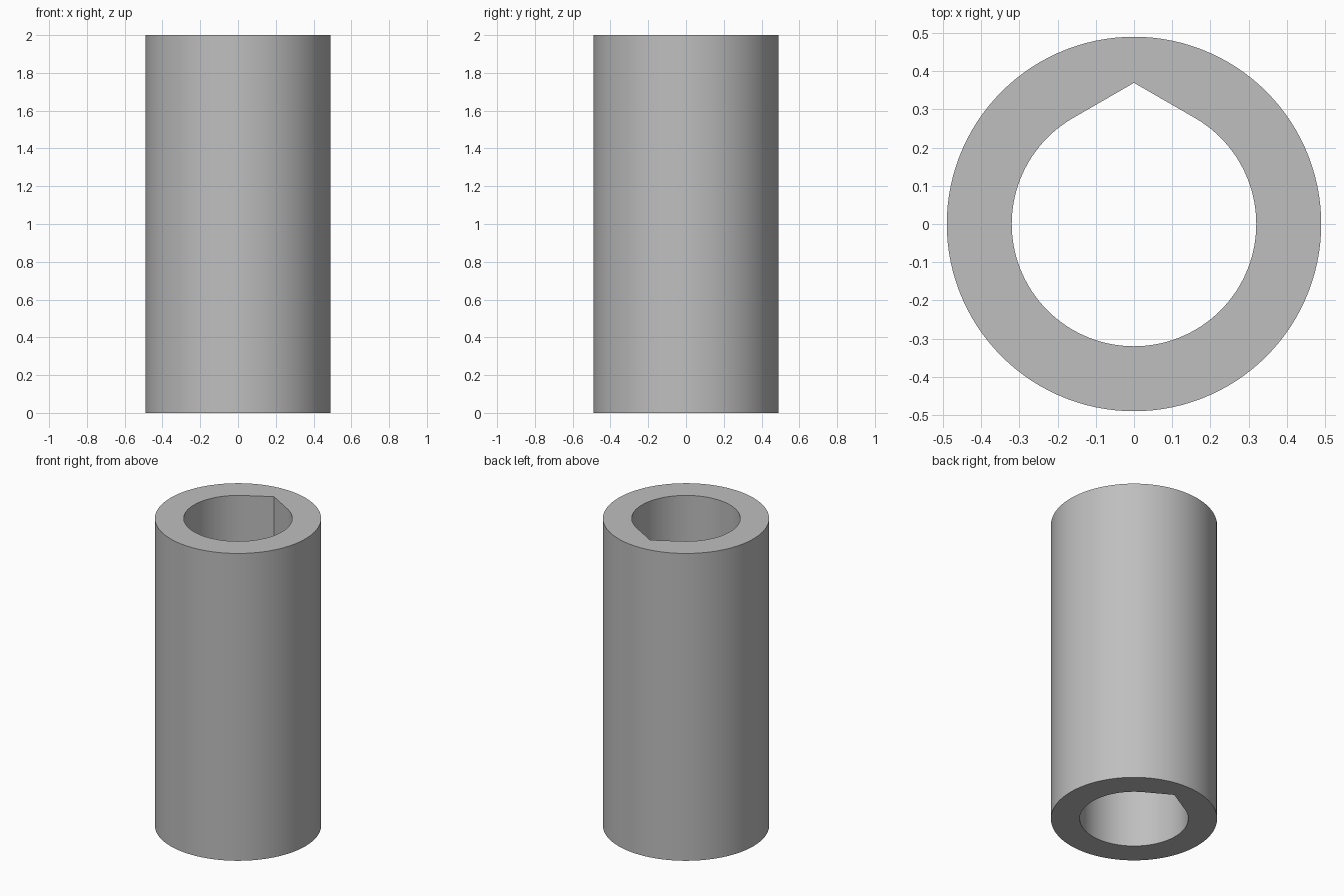
import bpy
import bmesh
import math

cube = bpy.data.objects.get("Cube")
if cube:
    bpy.data.objects.remove(cube, do_unlink=True)

SIDES = 120
OUTER = 0.49
BORE = 0.32
HEIGHT = 2.0
TANGENT = math.radians(30)  # where the flat roof of the bore leaves the circle


def bore_radius(angle):
    """Teardrop bore: round, with two tangent flats meeting in a ridge at +y."""
    if abs(angle) >= TANGENT:
        return BORE
    return BORE / math.cos(TANGENT - abs(angle))


def ring(bm, radius_at, z):
    verts = []
    for i in range(SIDES):
        a = math.tau * (i - SIDES // 2) / SIDES
        r = radius_at(a)
        verts.append(bm.verts.new((-r * math.sin(a), r * math.cos(a), z)))
    return verts


# Plain grey material
grey = bpy.data.materials.new("grey")
grey.use_nodes = True
colour = (0.52, 0.52, 0.52, 1.0)
grey.diffuse_color = colour
grey.node_tree.nodes["Principled BSDF"].inputs["Base Color"].default_value = colour

# Tube: outer wall, top rim, bore and bottom rim joined in one closed band
bm = bmesh.new()
loops = [
    ring(bm, lambda a: OUTER, 0),
    ring(bm, lambda a: OUTER, HEIGHT),
    ring(bm, bore_radius, HEIGHT),
    ring(bm, bore_radius, 0),
]
for k, low in enumerate(loops):
    high = loops[(k + 1) % len(loops)]
    for i in range(SIDES):
        j = (i + 1) % SIDES
        bm.faces.new((low[i], low[j], high[j], high[i]))
bmesh.ops.recalc_face_normals(bm, faces=bm.faces)

mesh = bpy.data.meshes.new("tube")
bm.to_mesh(mesh)
bm.free()
mesh.materials.append(grey)
tube = bpy.data.objects.new("tube", mesh)
bpy.context.collection.objects.link(tube)

# Smooth walls with crisp rims and ridge
bpy.ops.object.select_all(action="DESELECT")
tube.select_set(True)
bpy.context.view_layer.objects.active = tube
bpy.ops.object.shade_smooth_by_angle(angle=TANGENT)
